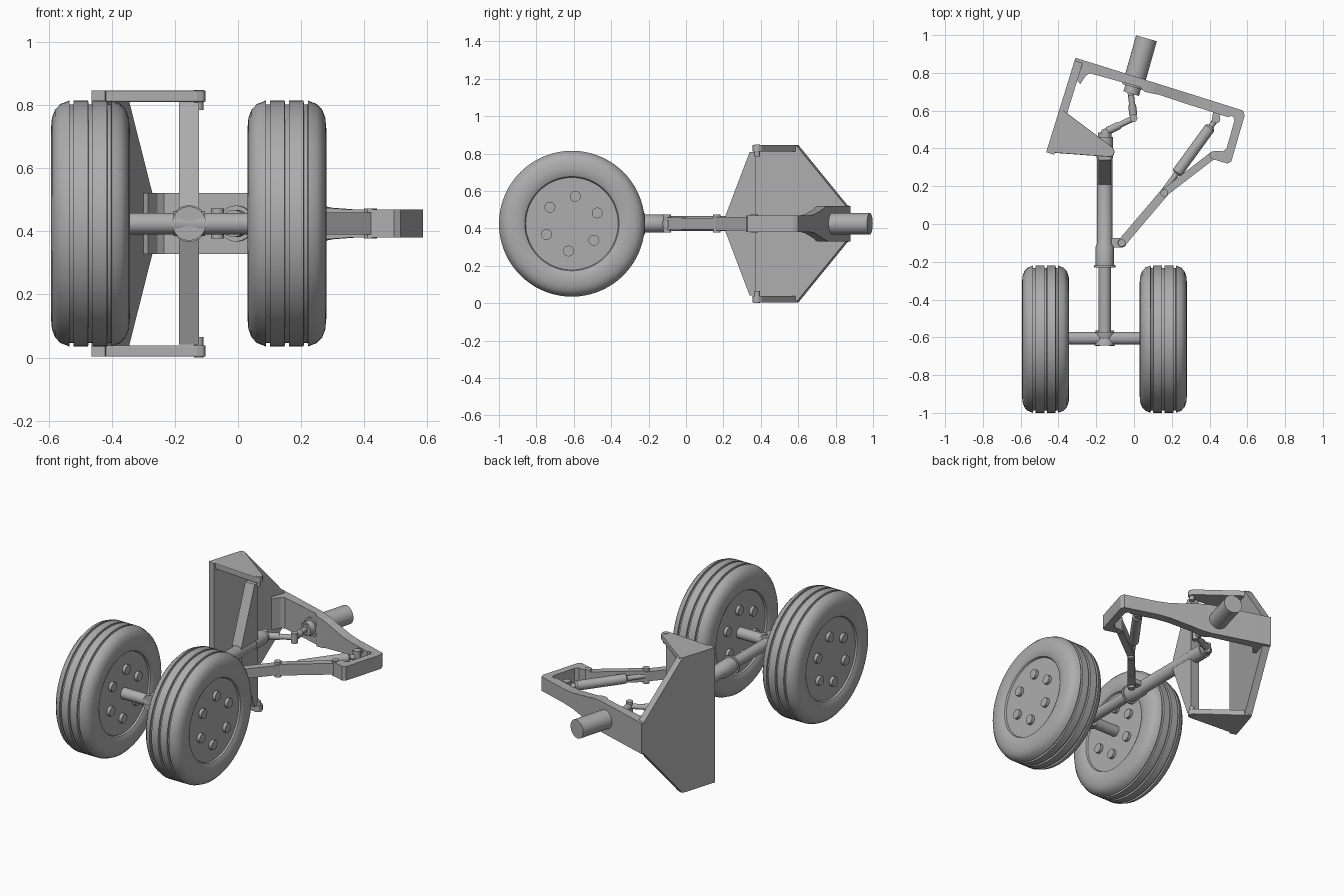
import bpy, bmesh, math
from mathutils import Vector, Matrix

cube = bpy.data.objects.get("Cube")
if cube:
    bpy.data.objects.remove(cube, do_unlink=True)

grey = bpy.data.materials.new("plain_grey")
grey.use_nodes = True
COL = (0.42, 0.42, 0.42, 1)
grey.diffuse_color = COL
grey.node_tree.nodes["Principled BSDF"].inputs["Base Color"].default_value = COL
ZC = 0.425   # height of the strut axis
SX = -0.155  # strut position across


def finish(name, bm, smooth=False):
    bmesh.ops.recalc_face_normals(bm, faces=bm.faces)
    me = bpy.data.meshes.new(name)
    bm.to_mesh(me)
    bm.free()
    ob = bpy.data.objects.new(name, me)
    bpy.context.collection.objects.link(ob)
    me.materials.append(grey)
    if smooth:
        bpy.ops.object.select_all(action='DESELECT')
        ob.select_set(True)
        bpy.context.view_layer.objects.active = ob
        bpy.ops.object.shade_smooth_by_angle(angle=math.radians(35))
    return ob


def prism(name, pts, lo, hi, axis='z', bevel=0):
    """Extrude an outline along z (points are x, y) or x (points are y, z)."""
    bm = bmesh.new()
    make = (lambda p, h: (p[0], p[1], h)) if axis == 'z' else (lambda p, h: (h, p[0], p[1]))
    face = bm.faces.new([bm.verts.new(make(p, lo)) for p in pts])
    ext = bmesh.ops.extrude_face_region(bm, geom=[face])
    step = Vector((0, 0, hi - lo)) if axis == 'z' else Vector((hi - lo, 0, 0))
    bmesh.ops.translate(bm, vec=step, verts=[v for v in ext['geom'] if isinstance(v, bmesh.types.BMVert)])
    ob = finish(name, bm)
    if bevel:
        mod = ob.modifiers.new("soft_edges", 'BEVEL')
        mod.width, mod.segments = bevel, 2
    return ob


def lathe(name, profile, start, direction, steps=32):
    """Spin (distance, radius) points around an axis."""
    rot = Vector(direction).to_track_quat('Z', 'Y').to_matrix().to_4x4()
    bm = bmesh.new()
    rings = [[bm.verts.new((r * math.cos(math.tau * i / steps), r * math.sin(math.tau * i / steps), d))
              for i in range(steps)] for d, r in profile]
    for a, b in zip(rings, rings[1:]):
        for i in range(steps):
            j = (i + 1) % steps
            bm.faces.new((a[i], a[j], b[j], b[i]))
    bm.faces.new(rings[0])
    bm.faces.new(rings[-1])
    bm.transform(Matrix.Translation(start) @ rot)
    return finish(name, bm, True)


def rod(name, p, q, r, steps=24):
    p, q = Vector(p), Vector(q)
    return lathe(name, [(0, r), ((q - p).length, r)], p, q - p, steps)


def flat(p, z=ZC):
    return (p[0], p[1], z)


def link(name, p, q, width, height):
    """Flat bar with rounded ends between two points in plan."""
    a, b = Vector(p), Vector(q)
    ang = math.atan2(b.y - a.y, b.x - a.x)
    pts = []
    for c, base in ((a, math.pi / 2), (b, -math.pi / 2)):
        for i in range(7):
            t = ang + base + math.pi * i / 6
            pts.append((c.x + width / 2 * math.cos(t), c.y + width / 2 * math.sin(t)))
    return prism(name, pts, ZC - height / 2, ZC + height / 2)


def pin(name, p, r=0.016, half=0.045):
    return rod(name, flat(p, ZC - half), flat(p, ZC + half), r, 16)


# Tyres with three tread grooves, recessed hubs and bolts
half = [(-0.103, 0.235), (-0.103, 0.247), (-0.113, 0.252), (-0.122, 0.27), (-0.125, 0.30),
        (-0.122, 0.335), (-0.112, 0.361), (-0.095, 0.379), (-0.076, 0.386)]
for c in (-0.060, 0):
    half += [(c - 0.007, 0.39), (c - 0.006, 0.378), (c + 0.006, 0.378), (c + 0.007, 0.39)]
half = half[:-2]
tyre = half + [(-d, r) for d, r in reversed(half)]
for side, cx in (("right", -0.468), ("left", 0.155)):
    lathe(side + "_wheel", tyre, (cx, -0.61, ZC), (1, 0, 0), 72)
    for k in range(6):
        t = math.radians(83 + 60 * k)
        y, z = -0.61 + 0.147 * math.cos(t), ZC + 0.147 * math.sin(t)
        rod(side + "_wheel_bolt", (cx - 0.122, y, z), (cx + 0.122, y, z), 0.029, 20)

# Axle and its hub
rod("axle", (-0.38, -0.605, ZC), (0.06, -0.605, ZC), 0.034, 32)
lathe("axle_sleeve", [(0, 0.04), (0.02, 0.04), (0.04, 0.038), (0.06, 0.038), (0.08, 0.04), (0.1, 0.04)],
      (SX - 0.05, -0.605, ZC), (1, 0, 0))
lathe("axle_hub", [(0, 0.054), (0.012, 0.054), (0.035, 0.046), (0.055, 0.052), (0.07, 0.052)],
      (SX, -0.642, ZC), (0, 1, 0))

# Shock strut: piston, collar, barrel, end block
lathe("strut", [(0, 0.033), (0.35, 0.033), (0.35, 0.058), (0.362, 0.058), (0.362, 0.048), (0.46, 0.048),
                (0.475, 0.04), (0.93, 0.04), (0.93, 0.043), (1.04, 0.043), (1.04, 0.035), (1.065, 0.035)],
      (SX, -0.58, ZC), (0, 1, 0))

# Triangular trunnion arms and their pivot pins
arm = [(0.21, ZC), (0.21, ZC + 0.04), (0.34, 0.808), (0.372, 0.808)]
prism("trunnion_arms", arm + [(y, 2 * ZC - z) for y, z in reversed(arm[1:])], SX - 0.032, SX + 0.032, 'x')
for s in (-1, 1):
    rod("trunnion_pin", (-0.125, 0.38, ZC + s * 0.36), (-0.125, 0.38, ZC + s * 0.424), 0.015, 16)

# Frame side plate, tapering to the rear beam
D = Vector((-0.31, 0.88)) - Vector((-0.465, 0.38))
bm = bmesh.new()
outline = [(0, 0.422), (0.44, 0.422), (0.97, 0.097), (1, 0.095)]
outline += [(t, -h) for t, h in reversed(outline)]
for off in (0, 0.045):
    ring = []
    for t, h in outline:
        ring.append(bm.verts.new((-0.465 + D.x * t + off * 0.955, 0.38 + D.y * t - off * 0.296, ZC + h)))
    bm.faces.new(ring)
bm.verts.ensure_lookup_table()
n = len(outline)
for i in range(n):
    j = (i + 1) % n
    bm.faces.new((bm.verts[i], bm.verts[j], bm.verts[n + j], bm.verts[n + i]))
finish("frame_side_plate", bm)

# Top and bottom shelf plates
shelf = [(-0.465, 0.38), (-0.395, 0.602), (-0.375, 0.602), (-0.112, 0.405),
         (-0.102, 0.385), (-0.108, 0.362), (-0.13, 0.355)]
for name, z in (("top_shelf", 0.811), ("bottom_shelf", 0.003)):
    prism(name, shelf, z, z + 0.036, bevel=0.004)

# Rear beam: deep at the side plate, slender at the outer end
bm = bmesh.new()
stations = [((-0.31, 0.88), (-0.33, 0.80), 0.096), ((-0.27, 0.867), (-0.285, 0.74), 0.096),
            ((-0.25, 0.861), (-0.255, 0.785), 0.096), ((-0.22, 0.852), (-0.235, 0.798), 0.096),
            ((0.05, 0.767), (0.03, 0.725), 0.096), ((0.07, 0.76), (0.055, 0.70), 0.094),
            ((0.12, 0.745), (0.10, 0.69), 0.088), ((0.15, 0.735), (0.13, 0.685), 0.08),
            ((0.30, 0.688), (0.28, 0.635), 0.05), ((0.38, 0.663), (0.36, 0.61), 0.044),
            ((0.56, 0.606), (0.50, 0.565), 0.044)]
prev = None
for back, front, h in stations:
    ring = [bm.verts.new((p[0], p[1], ZC + s * h)) for p, s in ((back, 1), (front, 1), (front, -1), (back, -1))]
    if prev:
        for i in range(4):
            j = (i + 1) % 4
            bm.faces.new((prev[i], prev[j], ring[j], ring[i]))
    else:
        bm.faces.new(ring)
    prev = ring
bm.faces.new(prev)
finish("rear_beam", bm)

# Hooked outer end of the beam
hook = [(0.42, 0.645), (0.56, 0.606), (0.578, 0.60), (0.586, 0.575), (0.515, 0.33), (0.495, 0.32), (0.41, 0.345),
        (0.40, 0.37), (0.425, 0.387), (0.47, 0.385), (0.49, 0.40), (0.532, 0.55), (0.525, 0.568), (0.42, 0.595)]
prism("beam_hook", hook, ZC - 0.044, ZC + 0.044)
for s in (-1, 1):
    prism("actuator_lug", [(0.41, 0.54), (0.445, 0.54), (0.465, 0.60), (0.42, 0.60)],
          ZC + s * 0.028 - 0.008, ZC + s * 0.028 + 0.008)

# Rear pivot cylinder
rod("pivot_cylinder", (-0.007, 0.725, ZC), (0.066, 0.983, ZC), 0.057, 40)
rod("pivot_neck", (-0.015, 0.69, ZC), (0, 0.74, ZC), 0.043)

# Small jointed lock link
pts = [(-0.018, 0.70), (-0.002, 0.56), (-0.155, 0.485)]
for a, b in zip(pts, pts[1:]):
    rod("lock_link", flat(a), flat(b), 0.016)
    mid = (Vector(a) + Vector(b)) / 2
    rod("lock_link_sleeve", flat(mid), flat(mid.lerp(Vector(b), 0.8)), 0.021)
for p in pts:
    pin("lock_link_pin", p, 0.02, 0.032)

# Folding side brace
foot, knee, head = (-0.065, -0.10), (0.16, 0.165), (0.42, 0.365)
link("strut_lug", (-0.15, -0.10), foot, 0.05, 0.03)
mid = Vector(foot).lerp(Vector(knee), 0.1)
link("lower_brace", mid, knee, 0.045, 0.06)
link("upper_brace", knee, head, 0.04, 0.07)
for s in (-1, 1):
    a, b = Vector(foot), Vector(knee)
    ob = link("brace_fork", a, a.lerp(b, 0.3), 0.045, 0.016)
    ob.location.z = s * 0.026
for p in (foot, knee, head):
    pin("brace_pin", p, 0.02, 0.048)

# Actuator
a, b = Vector((0.155, 0.17)), Vector((0.435, 0.555))
rod("actuator_rod", flat(a), flat(b), 0.015)
axis = b - a
lathe("actuator_body", [(0, 0.02), (0.008, 0.029), (0.30, 0.029), (0.31, 0.02)],
      flat(a.lerp(b, 0.25)), (axis.x, axis.y, 0))
pin("actuator_pin", b, 0.022, 0.04)
